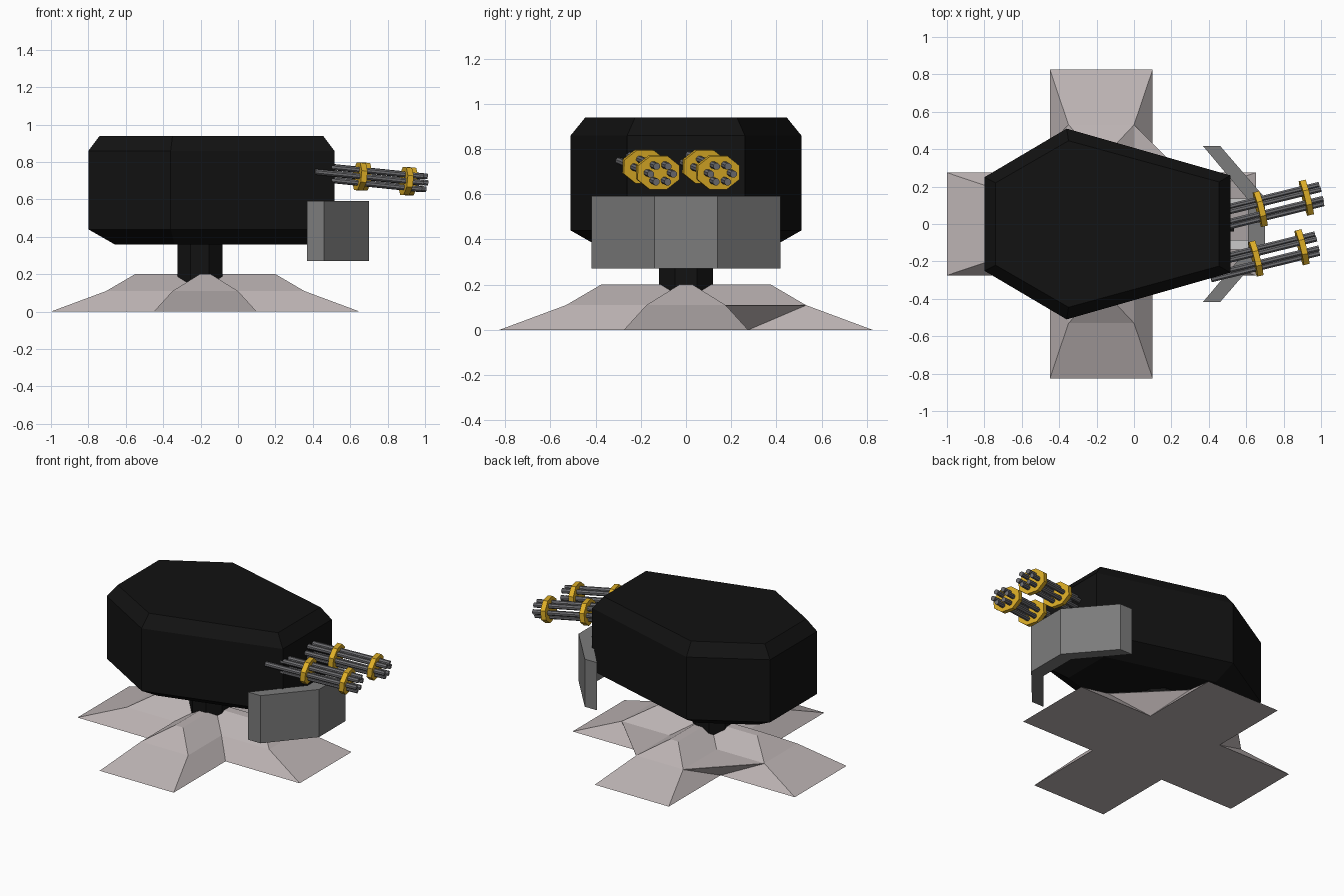
import bpy, bmesh
from math import pi, cos, sin
from mathutils import Matrix, Vector

if "Cube" in bpy.data.objects:
    bpy.data.objects.remove(bpy.data.objects["Cube"])


def material(name, rgb):
    m = bpy.data.materials.new(name)
    m.diffuse_color = (*rgb, 1)
    m.use_nodes = True
    m.node_tree.nodes["Principled BSDF"].inputs["Base Color"].default_value = m.diffuse_color
    return m


STONE = material("warm_grey", (0.50, 0.45, 0.45))
BLACK = material("black", (0.006, 0.006, 0.006))
STEEL = material("dark_steel", (0.16, 0.16, 0.17))
PLATE = material("plate_grey", (0.20, 0.20, 0.20))
LIGHT = material("light_grey", (0.55, 0.55, 0.55))
GOLD = material("gold", (0.72, 0.42, 0.02))


def loft(name, rings, mat, matrix=None):
    """Closed solid through rings of points with equal counts."""
    bm = bmesh.new()
    rows = [[bm.verts.new(p) for p in r] for r in rings]
    n = len(rows[0])
    for a, b in zip(rows, rows[1:]):
        for i in range(n):
            j = (i + 1) % n
            bm.faces.new((a[i], a[j], b[j], b[i]))
    bm.faces.new(rows[0][::-1])
    bm.faces.new(rows[-1])
    bmesh.ops.recalc_face_normals(bm, faces=bm.faces)
    me = bpy.data.meshes.new(name)
    bm.to_mesh(me)
    bm.free()
    me.materials.append(mat)
    ob = bpy.data.objects.new(name, me)
    bpy.context.collection.objects.link(ob)
    if matrix:
        ob.matrix_world = matrix
    return ob


def polygon(n, rx, ry, z, cx=0, cy=0):
    return [(cx + rx * cos(2 * pi * (i + .5) / n),
             cy + ry * sin(2 * pi * (i + .5) / n), z) for i in range(n)]


# Cross-shaped foot: ridged arms meeting in valleys
def cross(w, r, z, cx=-0.175):
    quarter = [(r, -w), (r, w), (w, w)]
    pts = []
    for k in range(4):
        for x, y in quarter:
            for _ in range(k):
                x, y = -y, x
            pts.append((cx + x, y, z))
    return pts


loft("foot", [cross(.275, .826, 0), cross(.175, .53, .11),
              cross(.03, .376, .2)], STONE)

# Webs bridging the two rear notches of the foot
for s, label in ((1, "right"), (-1, "left")):
    def p(x, y, z):
        return (-.175 + s * x, y, z)
    loft("foot_web_" + label,
         [[p(.175, .175, .108), p(.53, .175, .108), p(.175, .53, .108)],
          [p(.175, .175, .11), p(.53, .175, .11), p(.175, .53, .11)]], STONE)
    me = bpy.data.meshes.new("web_under")
    me.from_pydata([p(.275, .275, 0), p(.53, .175, .108), p(.175, .53, .108)],
                   [], [(0, 1, 2)])
    me.materials.append(STONE)
    bpy.context.collection.objects.link(
        bpy.data.objects.new("foot_web_under_" + label, me))

# Neck
R = .12 / cos(pi / 8)
loft("neck", [polygon(8, R, R, z, -.204) for z in (.1, .5)], BLACK)


# Head: bevelled hexagonal body
def hexagon(x0, y0, xm, ym, x1, y1, z):
    return [(x0, -y0, z), (xm, -ym, z), (x1, -y1, z),
            (x1, y1, z), (xm, ym, z), (x0, y0, z)]


loft("head", [hexagon(-.66, .18, -.34, .37, .38, .17, .36),
              hexagon(-.8, .25, -.36, .51, .515, .26, .44),
              hexagon(-.8, .25, -.36, .51, .515, .26, .86),
              hexagon(-.74, .22, -.35, .445, .455, .225, .94)], BLACK)

# Curved front guard
outline = [(.46, .418), (.70, .14), (.70, -.14), (.46, -.418),
           (.368, -.418), (.61, -.13), (.61, .13), (.368, .418)]
loft("guard", [[(x, y, z) for x, y in outline] for z in (.272, .592)], PLATE)


# Brackets holding the guard
def box(name, x0, x1, y0, y1, z0, z1, mat):
    loft(name, [[(x0, y0, z), (x1, y0, z), (x1, y1, z), (x0, y1, z)]
                for z in (z0, z1)], mat)


for s in (-1, 1):
    box("guard_bracket", .46, .63, s * .11 - .025, s * .11 + .025,
        .42, .49, LIGHT)
box("head_nub", .48, .535, -.04, .03, .46, .54, BLACK)

# Twin rotary guns
direction = Vector((.245, .06, -.025)).normalized()
side = Vector((0, 0, 1)).cross(direction).normalized()
up = direction.cross(side)
for label, origin in (("left", (.675, .08, .722)), ("right", (.652, -.185, .722))):
    m = Matrix((side, up, direction)).transposed().to_4x4()
    m.translation = origin
    for d in (0, .255):
        loft("gun_collar_" + label,
             [polygon(8, .103, .08, d + h) for h in (-.016, .016)], GOLD, m)
    for i in range(6):
        a = 2 * pi * i / 6
        cx, cy = .052 * cos(a), .04 * sin(a)
        loft("gun_barrel_" + label,
             [polygon(8, .016, .016, d, cx, cy) for d in (-.26, .338)],
             STEEL, m)
